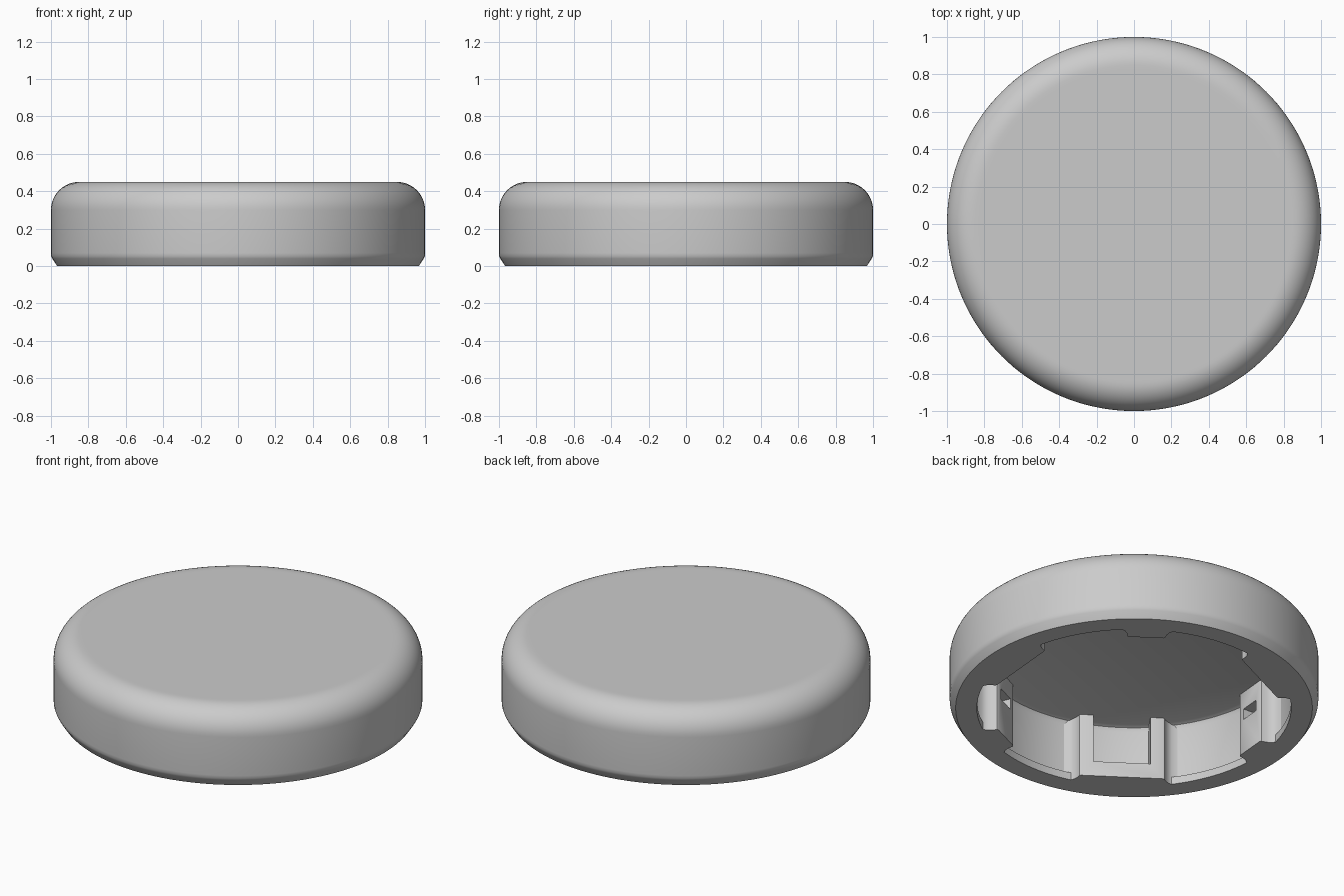
import bpy, bmesh, math
from mathutils import Matrix, Vector

cube = bpy.data.objects.get("Cube")
if cube:
    bpy.data.objects.remove(cube, do_unlink=True)

grey = bpy.data.materials.new("light_grey")
grey.use_nodes = True
grey.diffuse_color = (0.6, 0.6, 0.6, 1)
grey.node_tree.nodes["Principled BSDF"].inputs["Base Color"].default_value = (0.6, 0.6, 0.6, 1)

CEILING = 0.38   # height of the inside face of the roof
WALL = 0.87      # inner wall radius


def make_object(name, bm):
    bmesh.ops.recalc_face_normals(bm, faces=bm.faces)
    mesh = bpy.data.meshes.new(name)
    bm.to_mesh(mesh)
    bm.free()
    mesh.materials.append(grey)
    obj = bpy.data.objects.new(name, mesh)
    bpy.context.collection.objects.link(obj)
    return obj


def smooth(obj):
    bpy.ops.object.select_all(action='DESELECT')
    obj.select_set(True)
    bpy.context.view_layer.objects.active = obj
    bpy.ops.object.shade_smooth_by_angle(angle=math.radians(40))


def lathe(name, profile, steps=144):
    bm = bmesh.new()
    verts = [bm.verts.new((r, 0, z)) for r, z in profile]
    edges = [bm.edges.new(pair) for pair in zip(verts, verts[1:])]
    bmesh.ops.spin(bm, geom=verts + edges, cent=(0, 0, 0), axis=(0, 0, 1),
                   angle=math.tau, steps=steps)
    bmesh.ops.remove_doubles(bm, verts=bm.verts, dist=0.0001)
    return make_object(name, bm)


def prism(name, outline, top):
    bm = bmesh.new()
    face = bm.faces.new([bm.verts.new((x, y, 0)) for x, y in outline])
    ext = bmesh.ops.extrude_face_region(bm, geom=[face])["geom"]
    bmesh.ops.translate(bm, vec=(0, 0, top),
                        verts=[g for g in ext if isinstance(g, bmesh.types.BMVert)])
    return make_object(name, bm)


def cut_box(obj, low, high):
    low, high = Vector(low), Vector(high)
    bm = bmesh.new()
    bmesh.ops.create_cube(bm, size=1, matrix=Matrix.Translation((low + high) / 2)
                          @ Matrix.Diagonal((*(high - low), 1)))
    cutter = make_object("cutter", bm)
    cutter.hide_render = True
    mod = obj.modifiers.new("cut", 'BOOLEAN')
    mod.operation, mod.solver, mod.object = 'DIFFERENCE', 'EXACT', cutter
    bpy.context.view_layer.objects.active = obj
    bpy.ops.object.modifier_apply(modifier="cut")
    bpy.data.objects.remove(cutter, do_unlink=True)


def block_outline(front, half_angle):
    """Flat inner face, short flanks, fillets flaring into the wall."""
    flank = [(front, half_angle - 0.6), (front + 0.006, half_angle),
             (0.81, half_angle + 0.2), (0.835, half_angle + 0.8),
             (0.855, half_angle + 1.9), (WALL, half_angle + 3.8),
             (0.9, half_angle + 3.8), (0.9, half_angle / 2)]
    side = [(r * math.cos(math.radians(a)), r * math.sin(math.radians(a))) for r, a in flank]
    return side + [(x, -y) for x, y in reversed(side)]


# Cap shell: chamfered foot, straight side, rounded shoulder, hollow inside
shoulder = [(0.85 + 0.15 * math.cos(t), 0.30 + 0.15 * math.sin(t))
            for t in (math.pi / 2 * i / 12 for i in range(13))]
inner_foot = [(0, CEILING), (0.84, CEILING), (0.86, CEILING - 0.008), (WALL, CEILING - 0.03),
              (WALL, 0.05), (0.852, 0.045), (0.852, 0)]
outer_foot = [(0.967, 0), (0.993, 0.04), (0.999, 0.053), (1, 0.07)]
shell = lathe("cap_shell", inner_foot + outer_foot + shoulder + [(0.83, 0.45), (0, 0.45)])
smooth(shell)

# Three open frames (two posts on a sill) alternate with three slotted blocks
for i in range(3):
    turn = math.radians(-5 + 120 * i)

    frame = prism(f"post_frame_{i + 1}", block_outline(0.783, 17), CEILING + 0.005)
    cut_box(frame, (0.6, -0.155, 0.09), (1, 0.155, 0.5))
    frame.rotation_euler.z = turn

    block = prism(f"slotted_block_{i + 1}", block_outline(0.772, 7.5), CEILING + 0.005)
    cut_box(block, (0.6, -0.06, 0.21), (0.85, 0.06, 0.275))
    block.rotation_euler.z = turn + math.radians(60)

    for part in (frame, block):
        smooth(part)
